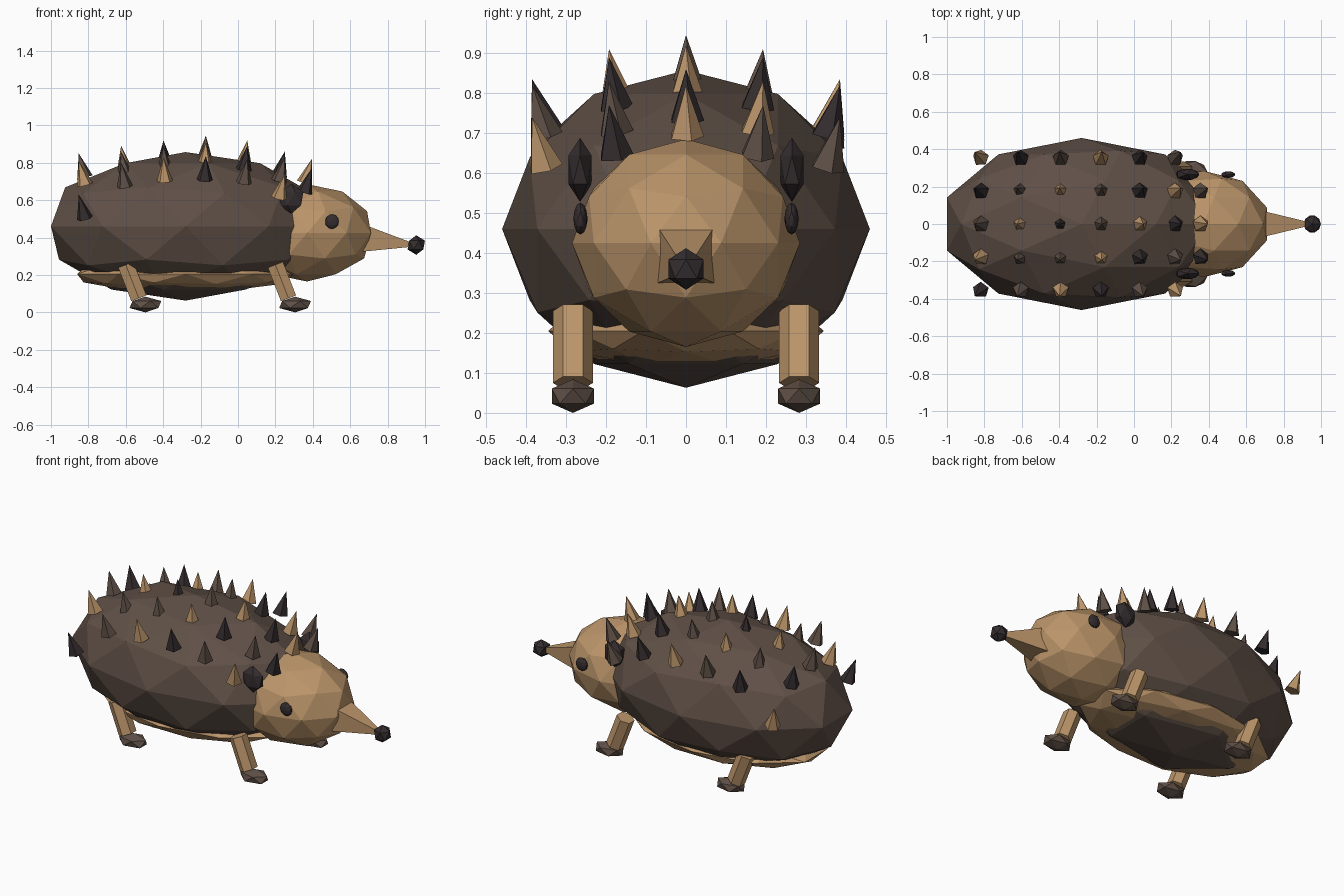
import bpy
from mathutils import Vector

if "Cube" in bpy.data.objects:
    bpy.data.objects.remove(bpy.data.objects["Cube"])


def material(name, rgb):
    m = bpy.data.materials.new(name)
    m.diffuse_color = (*rgb, 1)
    m.use_nodes = True
    m.node_tree.nodes["Principled BSDF"].inputs["Base Color"].default_value = m.diffuse_color
    return m


TAN = material("tan", (0.50, 0.30, 0.145))
BROWN = material("dark_brown", (0.115, 0.08, 0.062))
BLACK = material("near_black", (0.035, 0.026, 0.028))


def finish(name, mat):
    ob = bpy.context.object
    ob.name = name
    ob.data.materials.append(mat)
    return ob


def ball(name, loc, radii, mat, subdivisions=2):
    """Faceted ellipsoid."""
    bpy.ops.mesh.primitive_ico_sphere_add(subdivisions=subdivisions, radius=1, location=loc)
    ob = finish(name, mat)
    ob.scale = radii
    return ob


def cone(name, base, tip, r1, r2, sides, mat, spin=0.0):
    """Tapered prism running from base to tip."""
    base, tip = Vector(base), Vector(tip)
    axis = tip - base
    bpy.ops.mesh.primitive_cone_add(vertices=sides, radius1=r1, radius2=r2,
                                    depth=axis.length, location=(base + tip) / 2)
    ob = finish(name, mat)
    ob.rotation_mode = 'QUATERNION'
    turn = Vector((0, 0, 1)).rotation_difference(axis)
    ob.rotation_quaternion = turn @ Vector((0, 0, 1)).rotation_difference(Vector((0, 0, 1)))
    if spin:
        from mathutils import Quaternion
        ob.rotation_quaternion = turn @ Quaternion((0, 0, 1), spin)
    return ob


# Trunk, underside, head
ball("body", (-0.28, 0, 0.46), (0.757, 0.46, 0.397), BROWN)
ball("belly", (-0.28, 0, 0.205), (0.61, 0.345, 0.10), TAN)
ball("head", (0.37, 0, 0.425), (0.358, 0.285, 0.26), TAN)

# Four-sided snout with a nose on its tip
cone("snout", (0.66, 0, 0.397), (0.94, 0, 0.36), 0.105, 0.012, 4, TAN, spin=0.785398)
ball("nose", (0.953, 0, 0.36), (0.052, 0.052, 0.052), BLACK, 1)

# Paired eyes, ears, legs and paws
for side, label in ((-1, "right"), (1, "left")):
    ball(f"eye_{label}", (0.503, side * 0.264, 0.486), (0.038, 0.018, 0.04), BLACK)
    ball(f"ear_{label}", (0.285, side * 0.265, 0.608), (0.072, 0.034, 0.08), BLACK, 1)
    for x, end in ((0.235, "front"), (-0.565, "hind")):
        y = side * 0.283
        cone(f"{end}_leg_{label}", (x + 0.035, y, 0.075), (x - 0.035, y, 0.255),
             0.05, 0.05, 6, TAN)
        ball(f"{end}_paw_{label}", (x + 0.07, y, 0.042), (0.095, 0.062, 0.042), BROWN, 1)

# Spikes in five rows along the back
XS = (-0.835, -0.615, -0.395, -0.175, 0.04, 0.235, 0.375)
TIPS = {
    0: (0.85, 0.89, 0.92, 0.945, 0.92, 0.86, 0.82),
    1: (0.81, 0.86, 0.89, 0.91, 0.89, 0.83, 0.77),
    2: (0.63, 0.80, 0.83, 0.835, 0.82, 0.74),
}
ROWS = {-2: "kbtkbt", -1: "tbbtkbk", 0: "btkbtkt", 1: "kbtbktb", 2: "tkbtkb"}
KEY = {"k": BLACK, "b": BROWN, "t": TAN}
for row, colours in ROWS.items():
    y = row * 0.18
    for x, top, c in zip(XS, TIPS[abs(row)], colours):
        lean_x, lean_y = (x + 0.28) * 0.03, y * 0.07
        cone("spike", (x - lean_x, y - lean_y * 0.3, top - 0.128),
             (x + lean_x, y + lean_y, top), 0.045, 0, 5, KEY[c])
